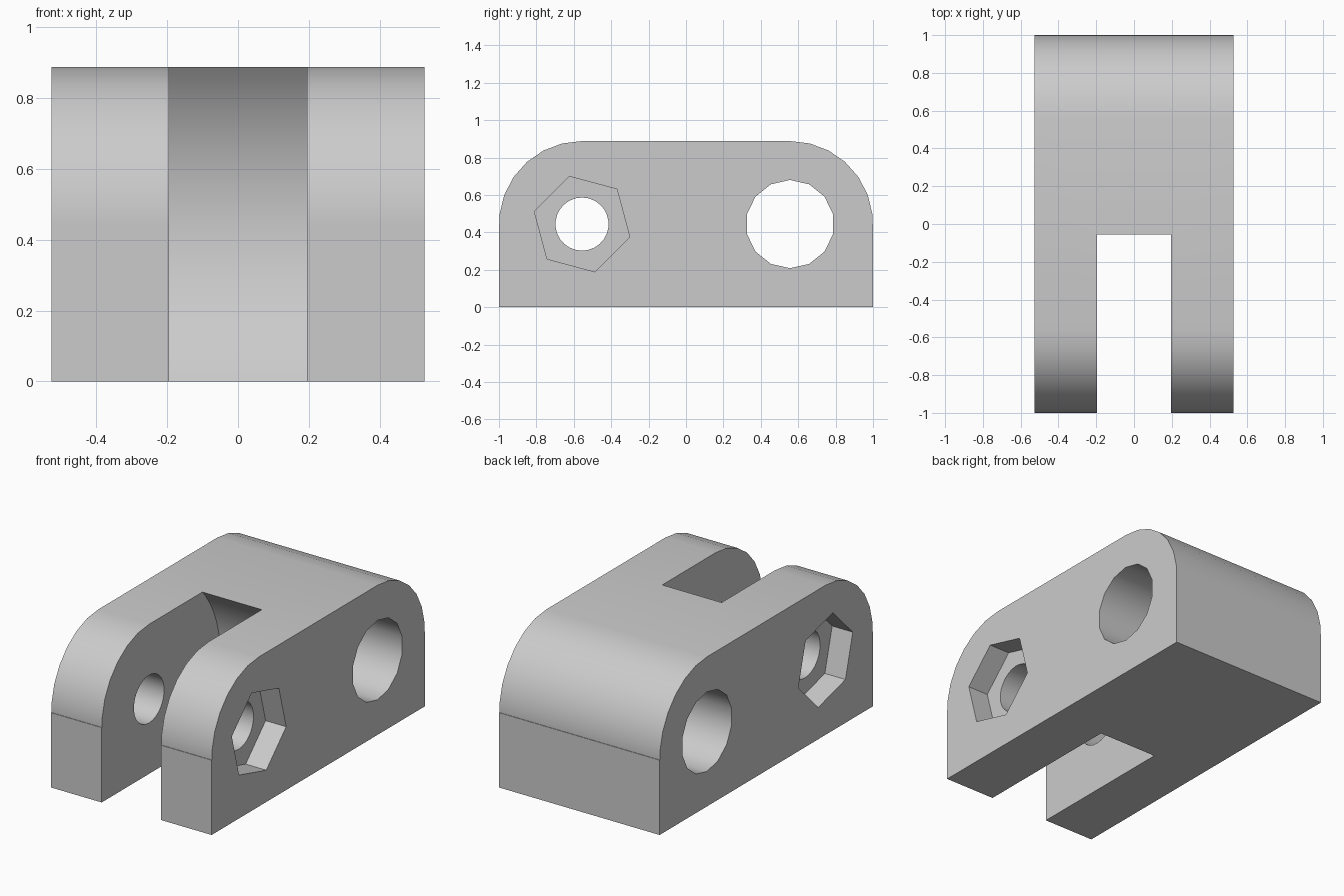
import bpy
import bmesh
from math import sin, cos, radians

cube = bpy.data.objects.get("Cube")
if cube:
    bpy.data.objects.remove(cube, do_unlink=True)

HALF_WIDTH = 0.527
SLOT_HALF = 0.195
PIVOT_Y = 0.556
R = 0.444            # end radius, also the pivot height
POCKET_DEPTH = 0.135

grey = bpy.data.materials.new("plain grey")
grey.use_nodes = True
grey.diffuse_color = (0.6, 0.6, 0.6, 1)
grey.node_tree.nodes["Principled BSDF"].inputs["Base Color"].default_value = (0.6, 0.6, 0.6, 1)


def arc(cy, radius, start, end, steps):
    """Points of an arc in the yz plane at pivot height."""
    angles = [radians(start + (end - start) * i / steps) for i in range(steps + 1)]
    return [(cy + radius * cos(a), R + radius * sin(a)) for a in angles]


def polygon(cy, radius, sides, start):
    return arc(cy, radius, start, start + 360, sides)[:-1]


def prism(name, profile, x0, x1):
    """Extrude a yz profile along x."""
    bm = bmesh.new()
    face = bm.faces.new([bm.verts.new((x0, y, z)) for y, z in profile])
    side = bmesh.ops.extrude_face_region(bm, geom=[face])["geom"]
    moved = [v for v in side if isinstance(v, bmesh.types.BMVert)]
    bmesh.ops.translate(bm, verts=moved, vec=(x1 - x0, 0, 0))
    bmesh.ops.recalc_face_normals(bm, faces=bm.faces)
    mesh = bpy.data.meshes.new(name)
    bm.to_mesh(mesh)
    bm.free()
    mesh.materials.append(grey)
    obj = bpy.data.objects.new(name, mesh)
    bpy.context.collection.objects.link(obj)
    return obj


# Body: square base with rounded upper ends
step = 360 / 26
end = arc(PIVOT_Y, R, step / 2, 90, 6)
half = [(1, 0), (1, R), (end[0][0], R)] + end
body = prism("hinge_body", half + [(-y, z) for y, z in reversed(half)],
             -HALF_WIDTH, HALF_WIDTH)

# Cutters: clearance slot with a curved back, pivot holes, nut pockets
slot = arc(-PIVOT_Y, 0.67, -56, 56, 18) + [(-1.2, 1.0), (-1.2, -0.1)]
cutters = [
    prism("slot_cutter", slot, -SLOT_HALF, SLOT_HALF),
    prism("large_hole_cutter", polygon(PIVOT_Y, 0.236, 14, 90), -1, 1),
    prism("bolt_hole_cutter", polygon(-PIVOT_Y, 0.142, 26, 90), -1, 1),
]
for s in (-1, 1):
    cutters.append(prism("nut_pocket_cutter", polygon(-PIVOT_Y, 0.264, 6, 45),
                         s * (HALF_WIDTH - POCKET_DEPTH), s))

bpy.context.view_layer.objects.active = body
for cutter in cutters:
    cutter.hide_render = True
    mod = body.modifiers.new("cut", 'BOOLEAN')
    mod.operation = 'DIFFERENCE'
    mod.solver = 'EXACT'
    mod.object = cutter
    bpy.ops.object.modifier_apply(modifier=mod.name)
    bpy.data.objects.remove(cutter, do_unlink=True)

# Smooth the curved walls, keep edges sharp
bpy.ops.object.select_all(action='DESELECT')
body.select_set(True)
bpy.ops.object.shade_smooth_by_angle(angle=radians(30))
